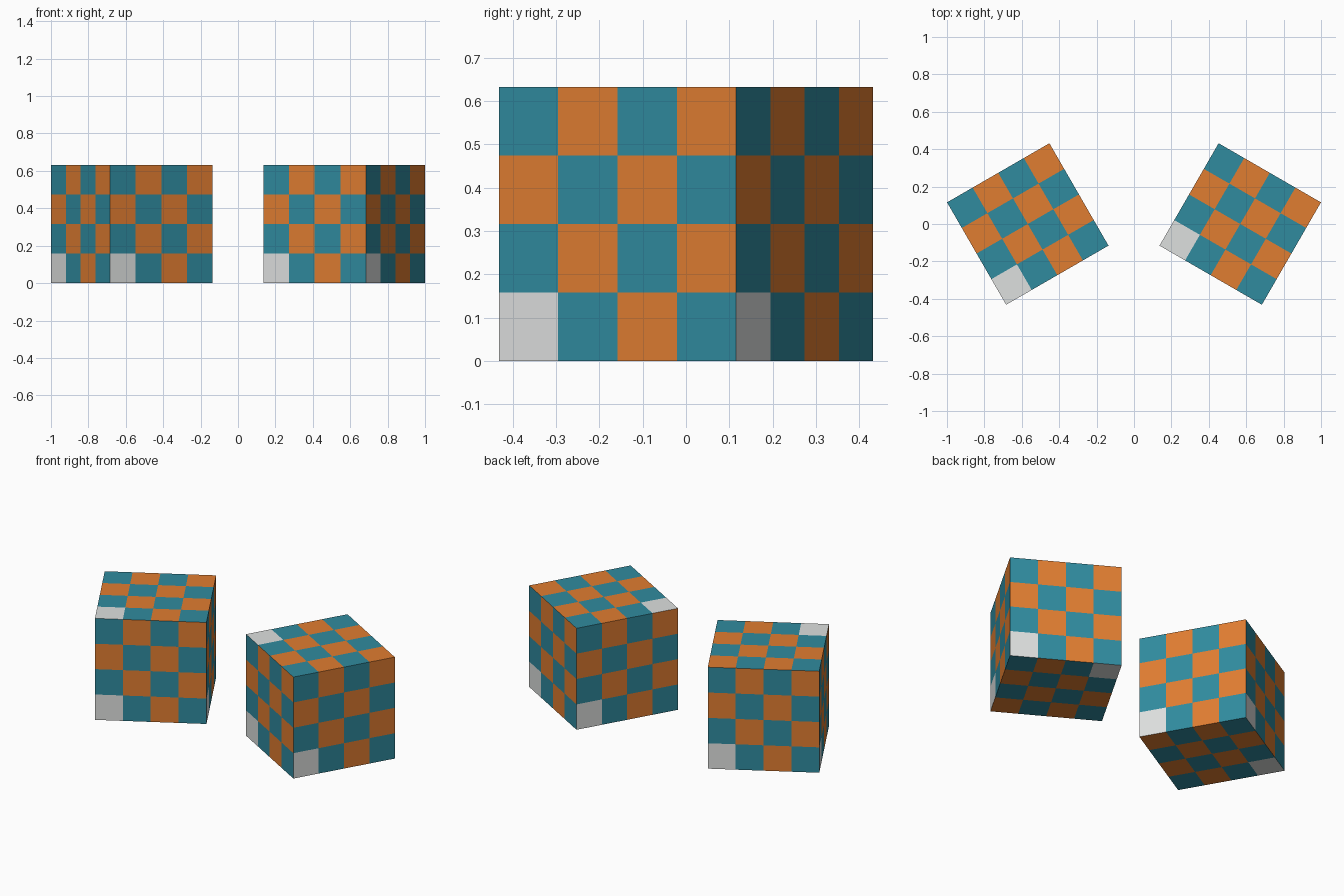
import bpy
import bmesh
from math import radians
from mathutils import Matrix

SIDE = 0.632
CELLS = 4

if "Cube" in bpy.data.objects:
    bpy.data.objects.remove(bpy.data.objects["Cube"], do_unlink=True)


def make_material(name, rgb):
    """Flat material from 0-255 display values, stored as linear."""
    linear = [((c / 255 + 0.055) / 1.055) ** 2.4 for c in rgb]
    mat = bpy.data.materials.new(name)
    mat.use_nodes = True
    mat.diffuse_color = (*linear, 1)
    bsdf = next(n for n in mat.node_tree.nodes if n.type == "BSDF_PRINCIPLED")
    bsdf.inputs["Base Color"].default_value = (*linear, 1)
    return mat


materials = [
    make_material("orange", (224, 125, 49)),
    make_material("teal", (48, 139, 159)),
    make_material("pale_grey", (222, 224, 223)),
]


def add_checker_side(bm, rotation):
    """One checked square side; its lower left cell is pale."""
    grid = bmesh.ops.create_grid(bm, x_segments=CELLS, y_segments=CELLS, size=SIDE / 2)
    for face in {f for v in grid["verts"] for f in v.link_faces}:
        centre = face.calc_center_median()
        col = int((centre.x / SIDE + 0.5) * CELLS)
        row = int((centre.y / SIDE + 0.5) * CELLS)
        face.material_index = 2 if col == row == 0 else (col + row) % 2
    lift = Matrix.Translation((0, 0, SIDE / 2))
    bmesh.ops.transform(bm, matrix=rotation @ lift, verts=grid["verts"])


# Checked cube mesh: top, bottom and four upright sides
upright = Matrix.Rotation(radians(90), 4, "X")
sides = [Matrix.Identity(4), Matrix.Rotation(radians(180), 4, "X")]
sides += [Matrix.Rotation(radians(90 * k), 4, "Z") @ upright for k in range(4)]

bm = bmesh.new()
for side in sides:
    add_checker_side(bm, side)
bmesh.ops.remove_doubles(bm, verts=bm.verts, dist=0.0001)
mesh = bpy.data.meshes.new("checked_cube")
bm.to_mesh(mesh)
bm.free()
for mat in materials:
    mesh.materials.append(mat)

# Two cubes, turned opposite ways
for name, sign in (("left_cube", 1), ("right_cube", -1)):
    cube = bpy.data.objects.new(name, mesh)
    cube.location = (sign * 0.568, 0, SIDE / 2)
    cube.rotation_euler.z = radians(-30 * sign)
    bpy.context.collection.objects.link(cube)
